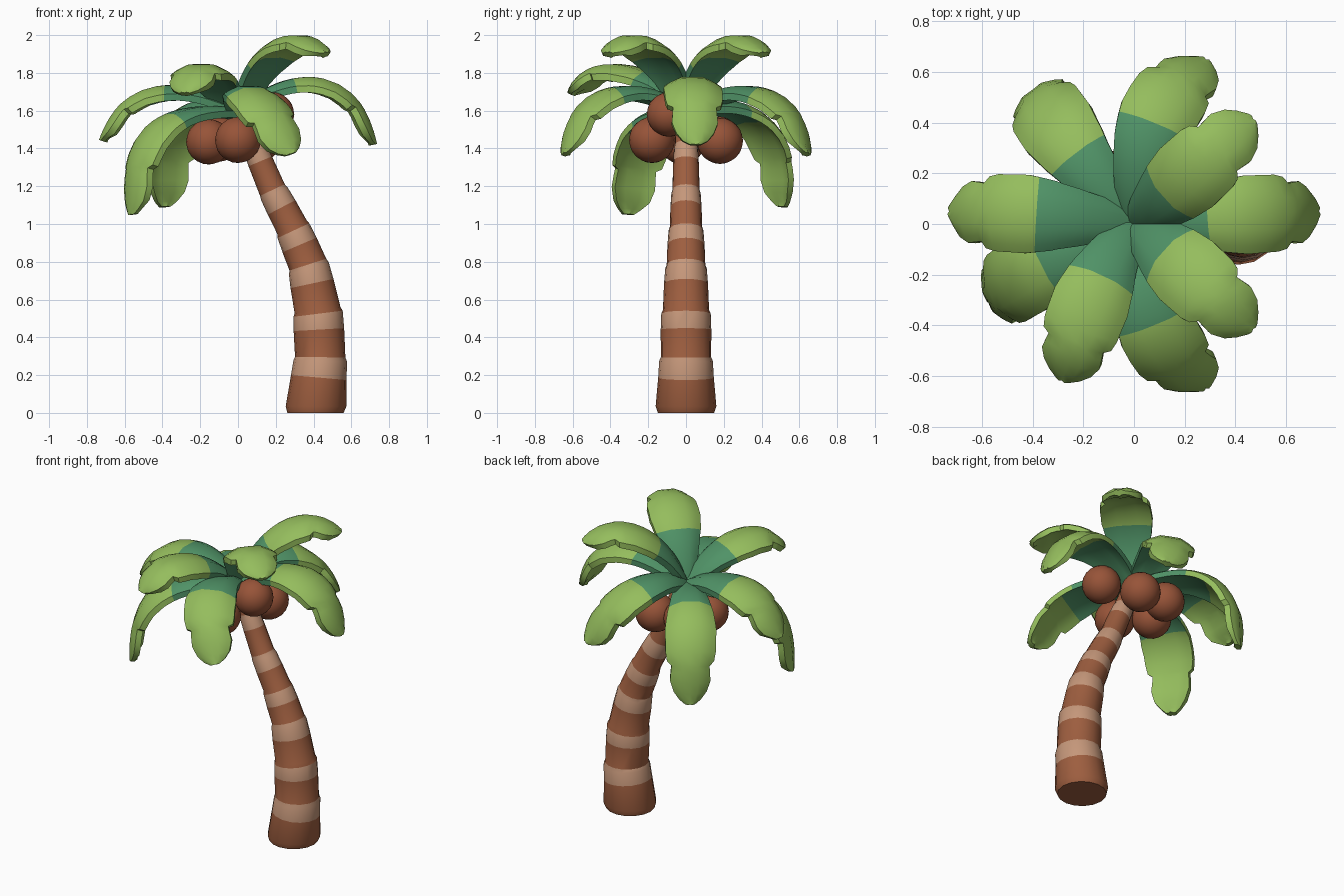
import bpy, bmesh, math
from mathutils import Vector
from mathutils.geometry import interpolate_bezier

if "Cube" in bpy.data.objects:
    bpy.data.objects.remove(bpy.data.objects["Cube"])


def material(name, rgb):
    m = bpy.data.materials.new(name)
    m.diffuse_color = (*rgb, 1)
    m.use_nodes = True
    m.node_tree.nodes["Principled BSDF"].inputs["Base Color"].default_value = m.diffuse_color
    return m


BARK = material("bark brown", (0.34, 0.112, 0.05))
TAN = material("ring tan", (0.56, 0.31, 0.195))
NUT = material("coconut brown", (0.31, 0.088, 0.04))
LIGHT = material("light leaf green", (0.30, 0.51, 0.11))
DARK = material("dark leaf green", (0.08, 0.29, 0.135))


def lerp_table(table, t):
    """Piecewise linear lookup in a list of (key, value)."""
    for (a, va), (b, vb) in zip(table, table[1:]):
        if t <= b:
            return va + (vb - va) * max(0, t - a) / (b - a)
    return table[-1][1]


def loft(name, rings, colour, mats, angle):
    """Skin closed rings; colour(i, j) is the material slot of a face."""
    bm = bmesh.new()
    rows = [[bm.verts.new(p) for p in r] for r in rings]
    n = len(rows[0])
    for i, (a, b) in enumerate(zip(rows, rows[1:])):
        for j in range(n):
            k = (j + 1) % n
            bm.faces.new((a[j], a[k], b[k], b[j])).material_index = colour(i, j)
    bm.faces.new(rows[0][::-1]).material_index = colour(0, 0)
    bm.faces.new(rows[-1]).material_index = colour(len(rows) - 2, 0)
    bmesh.ops.recalc_face_normals(bm, faces=bm.faces)
    finish(name, bm, mats, angle)


def finish(name, bm, mats, angle):
    mesh = bpy.data.meshes.new(name)
    bm.to_mesh(mesh)
    bm.free()
    for m in mats:
        mesh.materials.append(m)
    ob = bpy.data.objects.new(name, mesh)
    bpy.context.collection.objects.link(ob)
    bpy.context.view_layer.objects.active = ob
    bpy.ops.object.select_all(action='DESELECT')
    ob.select_set(True)
    bpy.ops.object.shade_smooth_by_angle(angle=math.radians(angle))


# Curved trunk: brown segments, each ending in a slightly flared tan ring
JOINTS = [0, 0.275, 0.525, 0.765, 0.965, 1.16, 1.40]
KEYS = [0, 0.28, 0.53, 0.78, 0.985, 1.18, 1.41, 1.62]
CENTRE = list(zip(KEYS, [0.41, 0.436, 0.424, 0.372, 0.285, 0.182, 0.085, 0.0]))
RADIUS = list(zip(KEYS, [0.16, 0.141, 0.13, 0.108, 0.09, 0.076, 0.063, 0.055]))


def trunk_ring(z, scale, sides=16):
    slope = (lerp_table(CENTRE, z + 0.1) - lerp_table(CENTRE, max(0, z - 0.1))) / 0.2
    if z < 0.1:
        slope = 0
    up = Vector((slope, 0, 1)).normalized()
    side = Vector((up.z, 0, -up.x))
    c, r = Vector((lerp_table(CENTRE, z), 0, z)), lerp_table(RADIUS, z) * scale
    return [c + r * (math.cos(a) * side + math.sin(a) * Vector((0, 1, 0)))
            for a in (2 * math.pi * k / sides for k in range(sides))]


rings, colours = [trunk_ring(0, 0.93), trunk_ring(0.035, 1.02)], [0]
for i, top in enumerate(JOINTS[1:]):
    if i:
        rings.append(trunk_ring(JOINTS[i] + 0.02, 0.95))
        colours.append(1 if i % 2 else 0)
    band = 0.088 - 0.004 * i
    rings += [trunk_ring(top - band, 1.0), trunk_ring(top, 1.005)]
    colours += [0, 1]
rings += [trunk_ring(1.42, 0.95), trunk_ring(1.6, 1)]
colours += [1, 0]
loft("trunk", rings, lambda i, j: colours[i], [BARK, TAN], 25)

# Coconuts hanging under the crown
for i, (x, y, z, r) in enumerate([(-0.155, -0.02, 1.435, 0.12), (0, -0.18, 1.445, 0.122),
                                  (0.1, 0.18, 1.44, 0.122), (0.18, -0.09, 1.58, 0.118),
                                  (-0.1, 0.17, 1.45, 0.12)]):
    bm = bmesh.new()
    bmesh.ops.create_icosphere(bm, subdivisions=3, radius=r)
    bmesh.ops.translate(bm, verts=bm.verts, vec=(x, y, z))
    finish(f"coconut_{i + 1}", bm, [NUT], 40)

# Fronds: arched leaf blades with a notch before the tip, dark near the crown
WIDTH = [(0, 0.05), (0.15, 0.09), (0.3, 0.12), (0.4, 0.14), (0.52, 0.155), (0.68, 0.152),
         (0.735, 0.142), (0.76, 0.115), (0.8, 0.118), (0.86, 0.122), (0.93, 0.1),
         (0.975, 0.065), (1, 0.03)]
STATIONS = [0, 0.08, 0.15, 0.22, 0.27, 0.31, 0.35, 0.39, 0.43, 0.47, 0.52, 0.6, 0.68, 0.735,
            0.76, 0.8, 0.86, 0.93, 0.975, 1]
START = Vector((0, 0, 1.6))


def frond(name, p1, p2, tip, dark=0.38):
    p1, p2, tip = Vector(p1), Vector(p2), Vector(tip)
    pts = interpolate_bezier(START, p1, p2, tip, 120)
    dist = [0]
    for a, b in zip(pts, pts[1:]):
        dist.append(dist[-1] + (b - a).length)
    total = dist[-1]
    across = Vector((-tip.y, tip.x, 0)).normalized()
    us = [-1, -0.8, -0.4, 0, 0.4, 0.8, 1]
    rings = []
    for s in STATIONS:
        k = min(range(120), key=lambda i: abs(dist[i] - s * total))
        t = (pts[min(119, k + 2)] - pts[max(0, k - 2)]).normalized()
        side = (across - across.dot(t) * t).normalized()
        n = t.cross(side)
        w = lerp_table(WIDTH, s)
        thick = 0.06 if s < 0.95 else 0.04

        def point(u, under):
            lift = 0.018 - 0.38 * w * u * u - (0.008 if u == 0 else 0)
            drop = under * thick * (1 - 0.4 * u * u)
            return pts[k] + side * (u * w) + n * (lift - drop)

        rings.append([point(u, 0) for u in us] + [point(u, 1) for u in reversed(us)])

    def colour(i, j):
        # the dark base reaches further along the underside
        limit = dark + (0.1 if 7 <= j <= 12 else 0)
        return 1 if (STATIONS[i] + STATIONS[i + 1]) / 2 * total < limit else 0

    loft(name, rings, colour, [LIGHT, DARK], 35)


frond("frond_right", (0.3, 0.03, 1.87), (0.65, 0.05, 1.82), (0.72, 0.05, 1.42), 0.35)
frond("frond_left", (-0.3, 0.04, 1.8), (-0.62, 0.05, 1.77), (-0.72, 0.05, 1.44), 0.4)
frond("frond_back_left_drooping", (-0.21, 0.24, 1.72), (-0.44, 0.57, 1.6), (-0.39, 0.515, 1.09))
frond("frond_front_left_drooping", (-0.28, -0.13, 1.64), (-0.62, -0.29, 1.6),
      (-0.56, -0.31, 1.05), 0.4)
frond("frond_front_left_raised", (-0.13, -0.15, 1.86), (-0.24, -0.5, 1.93),
      (-0.28, -0.61, 1.69), 0.31)
for label, m in (("front", -1), ("back", 1)):
    frond(f"frond_{label}", (0, 0.25 * m, 1.8), (0.13, 0.6 * m, 1.77), (0.28, 0.64 * m, 1.37), 0.42)
    frond(f"frond_{label}_right_top", (0.08, 0.06 * m, 1.92), (0.3, 0.28 * m, 2.11),
          (0.465, 0.41 * m, 1.9), 0.31)
